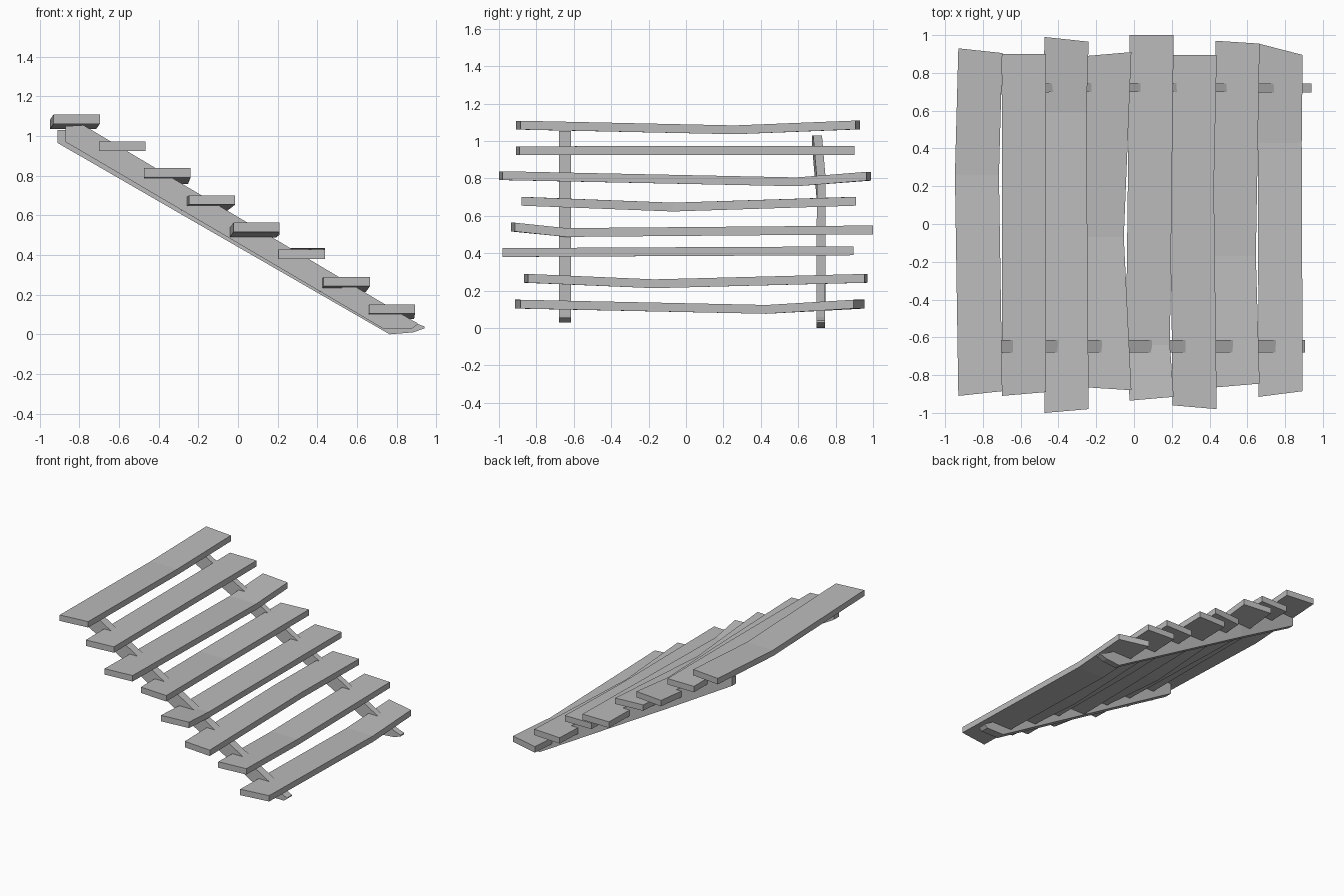
import bpy
import bmesh

# Remove the default object
default_cube = bpy.data.objects.get("Cube")
if default_cube:
    bpy.data.objects.remove(default_cube, do_unlink=True)


def make_material(name, value):
    material = bpy.data.materials.new(name)
    colour = (value, value, value, 1)
    material.diffuse_color = colour
    material.use_nodes = True
    for node in material.node_tree.nodes:
        if node.type == "BSDF_PRINCIPLED":
            node.inputs["Base Color"].default_value = colour
    return material


def loft(name, sections, material):
    """Join a row of four-cornered sections into a closed, flat-faced beam."""
    bm = bmesh.new()
    rings = [[bm.verts.new(point) for point in section] for section in sections]
    for ring, following in zip(rings, rings[1:]):
        for i in range(4):
            j = (i + 1) % 4
            bm.faces.new((ring[i], ring[j], following[j], following[i]))
    bm.faces.new(rings[0])
    bm.faces.new(rings[-1])
    bmesh.ops.recalc_face_normals(bm, faces=bm.faces)
    mesh = bpy.data.meshes.new(name)
    bm.to_mesh(mesh)
    bm.free()
    mesh.materials.append(material)
    beam = bpy.data.objects.new(name, mesh)
    bpy.context.collection.objects.link(beam)
    return beam


def plank_section(x, y_left, y_right, z):
    """Cross-section of a plank whose two edges may end at different depths."""
    half = PLANK_THICKNESS / 2
    far = x + PLANK_WIDTH
    return [(x, y_left, z - half), (far, y_right, z - half),
            (far, y_right, z + half), (x, y_left, z + half)]


def stringer_section(x, top, bottom, y_near, width):
    """Upright cross-section of a sloping side beam."""
    y_far = y_near + width
    return [(x, y_near, bottom), (x, y_far, bottom),
            (x, y_far, top), (x, y_near, top)]


grey = make_material("plain grey", 0.5)
PLANK_WIDTH = 0.233
PLANK_THICKNESS = 0.047

# Treads from top to bottom:
# x, front (left y, right y, z), bend (x shift, y, z), back (left y, right y, z)
treads = [
    (-.93, (-.91, -.885, 1.085), (-.018, .26, 1.06), (.93, .905, 1.086)),
    (-.70, (-.91, -.89, .948), (0, 0, .95), (.9, .9, .95)),
    (-.473, (-1, -.98, .815), (-.012, .59, .782), (.99, .965, .812)),
    (-.247, (-.865, -.88, .678), (-.04, -.07, .647), (.89, .91, .678)),
    (-.023, (-.935, -.915, .54), (-.02, -.64, .511), (1, 1, .525)),
    (.205, (-.96, -.98, .404), (-.015, .2, .41), (.895, .895, .413)),
    (.432, (-.865, -.845, .266), (-.02, -.17, .237), (.97, .955, .266)),
    (.66, (-.915, -.885, .128), (-.005, .43, .1), (.955, .895, .128)),
]
for number, (x, front, bend, back) in enumerate(treads, start=1):
    shift, bend_y, bend_z = bend
    loft(f"tread_{number}", [
        plank_section(x, *front),
        plank_section(x + shift, bend_y, bend_y, bend_z),
        plank_section(x, *back),
    ], grey)

# Side beams as stations along the slope: x, top, bottom, near y
right_stations = [
    (-.87, 1.05, .97, -.68),
    (-.78, 1.055, .918, -.68),
    (.73, .158, .03, -.68),
    (.88, .07, .03, -.68),
    (.905, .057, .05, -.68),
]
left_stations = [
    (-.91, 1.03, .965, .675),
    (-.8, 1.03, .902, .68),
    (-.4, .797, .671, .7),
    (.765, .125, 0, .697),
    (.885, .06, .01, .697),
    (.94, .04, .03, .697),
]
for name, stations, width in (("right_stringer", right_stations, .065),
                              ("left_stringer", left_stations, .047)):
    loft(name, [stringer_section(*station, width) for station in stations], grey)
